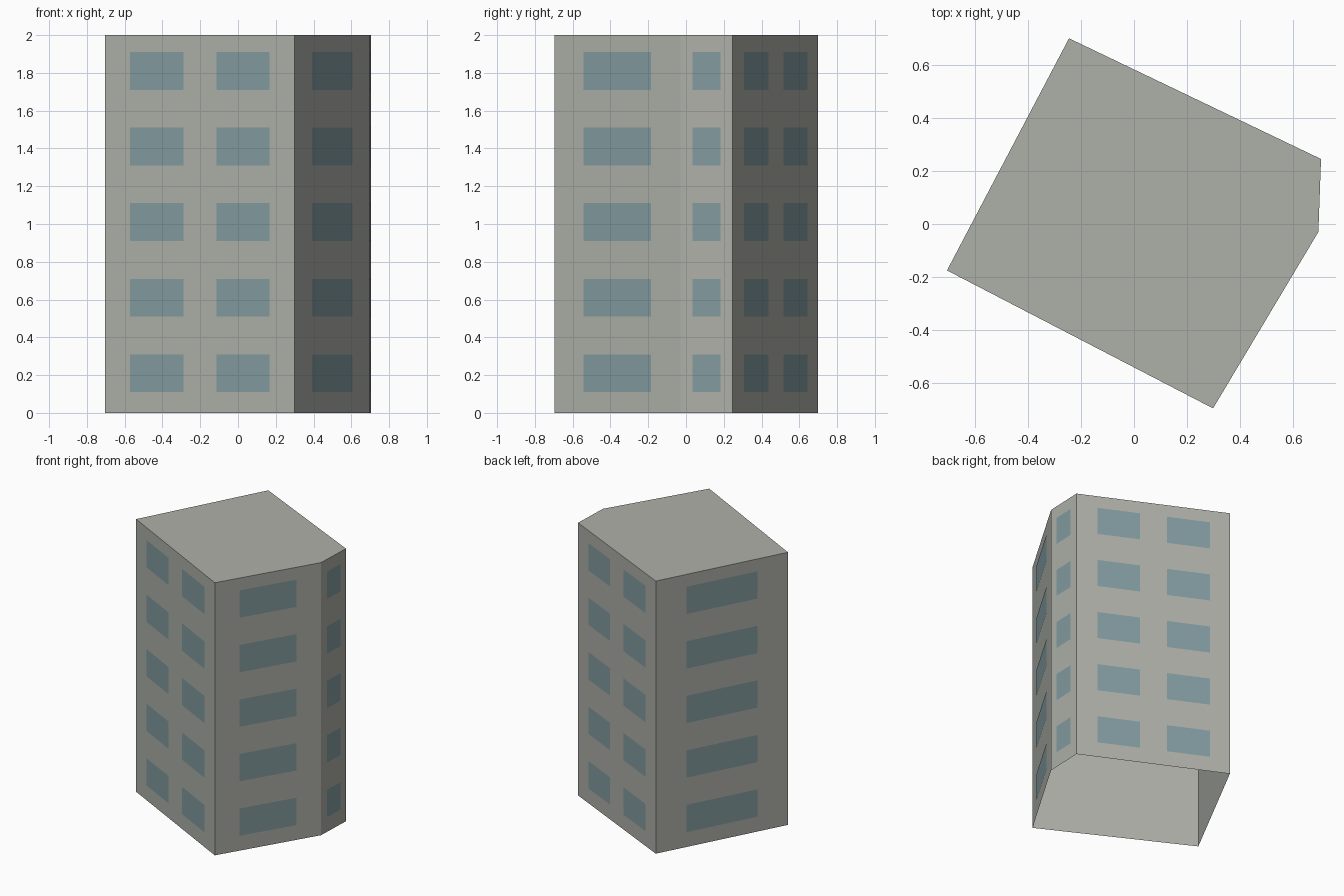
import bpy
from mathutils import Vector

default = bpy.data.objects.get("Cube")
if default:
    bpy.data.objects.remove(default, do_unlink=True)


def material(name, rgb):
    mat = bpy.data.materials.new(name)
    mat.use_nodes = True
    color = (*rgb, 1.0)
    mat.diffuse_color = color
    bsdf = mat.node_tree.nodes["Principled BSDF"]
    bsdf.inputs["Base Color"].default_value = color
    bsdf.inputs["Roughness"].default_value = 0.9
    return mat


def mesh_object(name, verts, faces, mat):
    mesh = bpy.data.meshes.new(name)
    mesh.from_pydata(verts, [], faces)
    mesh.materials.append(mat)
    obj = bpy.data.objects.new(name, mesh)
    bpy.context.collection.objects.link(obj)
    return obj


concrete = material("concrete grey", (0.423, 0.434, 0.392))
glass = material("window blue grey", (0.227, 0.332, 0.352))

HEIGHT = 2.0
FLOORS = 5
OFFSET = 0.002  # windows sit just proud of the walls

# Floor plan, counter-clockwise from the left front corner
plan = [Vector(p) for p in [(-0.705, -0.175, 0), (0.298, -0.695, 0), (0.695, -0.03, 0),
                            (0.705, 0.245, 0), (-0.245, 0.70, 0)]]
n = len(plan)
up = Vector((0, 0, 1))

# Building shell: walls and flat roof, open underneath
corners = plan + [p + up * HEIGHT for p in plan]
sides = [(i, (i + 1) % n, (i + 1) % n + n, i + n) for i in range(n)]
mesh_object("building_shell", corners, sides + [tuple(range(n, 2 * n))], concrete)

# Windows: spans along each wall, as fractions of its length
pair = [(0.135, 0.415), (0.59, 0.87)]
single = [(0.23, 0.77)]
layout = {"front": pair, "right": single, "corner": single, "back": pair, "left": single}

for i, (name, spans) in enumerate(layout.items()):
    start, end = plan[i], plan[(i + 1) % n]
    outward = (end - start).cross(up).normalized() * OFFSET
    verts, faces = [], []
    for floor in range(FLOORS):
        low = 0.11 + floor * HEIGHT / FLOORS
        for a, b in spans:
            k = len(verts)
            for t, z in ((a, low), (b, low), (b, low + 0.2), (a, low + 0.2)):
                verts.append(start.lerp(end, t) + up * z + outward)
            faces.append((k, k + 1, k + 2, k + 3))
    mesh_object(name + "_windows", verts, faces, glass)
